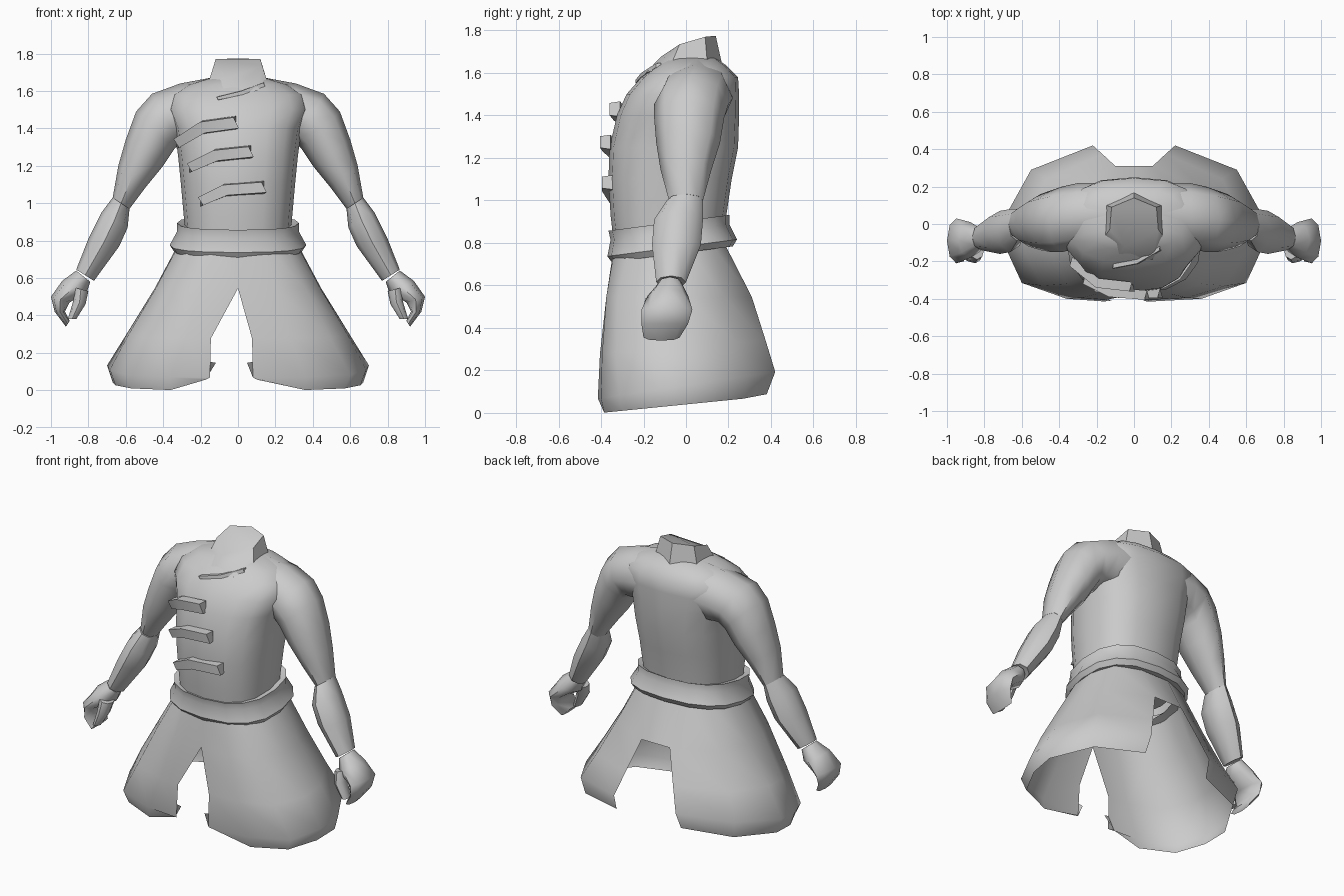
import bpy, bmesh, math
from mathutils import Vector

cloth = bpy.data.materials.new("grey_cloth")
cloth.diffuse_color = (0.6, 0.6, 0.6, 1)


def finish(name, bm, angle=50, solid=True):
    bmesh.ops.remove_doubles(bm, verts=bm.verts, dist=0.0005)
    if solid:
        bmesh.ops.recalc_face_normals(bm, faces=bm.faces)
    me = bpy.data.meshes.new(name)
    bm.to_mesh(me)
    bm.free()
    me.materials.append(cloth)
    ob = bpy.data.objects.new(name, me)
    bpy.context.collection.objects.link(ob)
    bpy.ops.object.select_all(action='DESELECT')
    ob.select_set(True)
    bpy.context.view_layer.objects.active = ob
    bpy.ops.object.shade_smooth_by_angle(angle=math.radians(angle))
    return ob


def loft(name, rings, angle=50, caps=True):
    """Skin closed rings of equal point count."""
    bm = bmesh.new()
    vr = [[bm.verts.new(p) for p in r] for r in rings]
    n = len(vr[0])
    for a, b in zip(vr, vr[1:]):
        for i in range(n):
            j = (i + 1) % n
            bm.faces.new((a[i], a[j], b[j], b[i]))
    if caps:
        bm.faces.new(vr[0][::-1])
        bm.faces.new(vr[-1])
    return finish(name, bm, angle)


def body_ring(z, hw, yf, yb, tilt=0.0, n=16, e=0.8):
    """Rounded horizontal section, optionally sloping up to the back."""
    pts = []
    for i in range(n):
        a = 2 * math.pi * i / n
        c, s = math.cos(a), math.sin(a)
        x = hw * math.copysign(abs(c) ** e, c)
        y = (yf + yb) / 2 + (yb - yf) / 2 * math.copysign(abs(s) ** e, s)
        pts.append((x, y, z + tilt * y))
    return pts


def limb_ring(side, ox, oz, ix, iz, y0, y1, n=8):
    """Oval section between an outer and an inner point of the limb."""
    c = Vector(((ox + ix) / 2, (y0 + y1) / 2, (oz + iz) / 2))
    u = Vector(((ox - ix) / 2, 0, (oz - iz) / 2))
    v = Vector((0, (y1 - y0) / 2, 0))
    pts = []
    for k in range(n):
        a = 2 * math.pi * k / n
        p = c + u * math.cos(a) + v * math.sin(a)
        pts.append((p.x * side, p.y, p.z))
    return pts


# Jacket body
loft("jacket_body", [body_ring(*r) for r in (
    (0.80, 0.28, -0.34, 0.17), (0.93, 0.29, -0.355, 0.19),
    (1.10, 0.305, -0.365, 0.215), (1.25, 0.32, -0.36, 0.245),
    (1.40, 0.34, -0.325, 0.25), (1.50, 0.38, -0.28, 0.25),
    (1.58, 0.36, -0.21, 0.245), (1.635, 0.27, -0.14, 0.19),
    (1.67, 0.15, -0.10, 0.14))], 60)

# Neck with a sloping top
base = [(0, 0.17, 1.64), (-0.15, 0.10, 1.65), (-0.16, -0.07, 1.64),
        (-0.10, -0.19, 1.57), (0.10, -0.19, 1.60), (0.16, -0.07, 1.64), (0.15, 0.10, 1.65)]
rim = [(0, 0.14, 1.775), (-0.12, 0.09, 1.77), (-0.13, -0.03, 1.735),
       (-0.05, -0.12, 1.675), (0.05, -0.12, 1.675), (0.13, -0.03, 1.735), (0.12, 0.09, 1.77)]
loft("neck", [base, rim], 40)

# Belt
loft("belt", [body_ring(*r, tilt=0.13) for r in (
    (0.895, 0.28, -0.34, 0.18), (0.905, 0.325, -0.365, 0.205),
    (0.86, 0.325, -0.355, 0.205), (0.785, 0.365, -0.37, 0.24),
    (0.755, 0.345, -0.35, 0.22), (0.765, 0.29, -0.33, 0.17))], 40, caps=False)

# Sleeves, cuffs, hands and thumbs
limbs = {
    "sleeve": ((0.15, 1.67, 0.20, 1.32, -0.12, 0.22), (0.31, 1.64, 0.28, 1.32, -0.13, 0.22),
               (0.46, 1.585, 0.31, 1.32, -0.15, 0.20), (0.545, 1.49, 0.34, 1.29, -0.15, 0.18),
               (0.60, 1.34, 0.40, 1.20, -0.14, 0.16), (0.64, 1.20, 0.49, 1.09, -0.12, 0.12),
               (0.67, 1.03, 0.58, 0.97, -0.08, 0.08)),
    "cuff": ((0.67, 1.03, 0.58, 0.97, -0.09, 0.08), (0.73, 0.95, 0.59, 0.87, -0.15, 0.08),
             (0.80, 0.81, 0.635, 0.77, -0.16, 0.07), (0.865, 0.645, 0.77, 0.585, -0.14, 0.0),
             (0.85, 0.64, 0.79, 0.60, -0.12, -0.03)),
    "hand": ((0.865, 0.64, 0.79, 0.58, -0.13, -0.02), (0.94, 0.585, 0.81, 0.52, -0.18, 0.01),
             (1.0, 0.50, 0.90, 0.47, -0.21, 0.03), (0.98, 0.42, 0.925, 0.42, -0.21, 0.01),
             (0.92, 0.34, 0.90, 0.37, -0.20, -0.03)),
    "thumb": ((0.88, 0.55, 0.80, 0.53, -0.19, -0.08), (0.88, 0.48, 0.815, 0.46, -0.21, -0.11),
              (0.91, 0.38, 0.865, 0.38, -0.20, -0.13)),
}
for side, tag in ((1, "left"), (-1, "right")):
    for part, rows in limbs.items():
        loft(f"{tag}_{part}", [limb_ring(side, *r) for r in rows], 55)

# Split skirt: rows from waist to hem, each from front slit to back slit
skirt = [
    ((0, -.34), (.14, -.335), (.25, -.27), (.315, -.13), (.32, 0), (.26, .13), (.1, .19), (0, .19)),
    ((0, -.375), (.2, -.375), (.36, -.32), (.44, -.16), (.445, 0), (.37, .18), (.1, .31), (0, .31)),
    ((.11, -.405), (.28, -.395), (.49, -.33), (.585, -.15), (.59, 0), (.47, .24), (.17, .375)),
    ((.115, -.415), (.36, -.40), (.6, -.315), (.685, -.13), (.70, .02), (.55, .29), (.22, .42)),
    ((.14, -.39), (.36, -.385), (.57, -.30), (.655, -.13), (.67, .03), (.53, .27), (.23, .38)),
]
level = ((0.78, 0), (0.545, 0), (0.31, 0.08), (0.13, 0.15), (0.04, 0.1))


def skirt_point(row, x, y, side):
    z = level[row][0] + level[row][1] * y
    if row == 4:
        z += max(0, 0.25 - x) * 0.5
    shift = -0.035 if row > 1 and x < 0.2 and y < 0 else 0
    return (side * x + shift, y, z)


bm = bmesh.new()
for side in (1, -1):
    grid = [[bm.verts.new(skirt_point(r, x, y, side)) for x, y in row]
            for r, row in enumerate(skirt)]
    for a, b in zip(grid, grid[1:]):
        for i in range(min(len(a), len(b)) - 1):
            f = (a[i], b[i], b[i + 1], a[i + 1])
            bm.faces.new(f if side > 0 else f[::-1])
    # Hooked corner at the front slit
    x, y, z = grid[2][0].co.lerp(grid[3][0].co, 0.6)
    hook = [bm.verts.new(p) for p in ((x, y, z), (x - side * 0.03, y, z - 0.005))]
    f = (hook[0], hook[1], grid[4][0], grid[3][0])
    bm.faces.new(f if side > 0 else f[::-1])
finish("split_skirt", bm, 50, solid=False)


def bar(name, path, h, d):
    """Flat strip following a path across the chest."""
    rings = []
    for k, (x, y, z) in enumerate(path):
        s = 0.8 if k == 0 else 1
        rings.append([(x - h * .4, y - d, z + h * s * .8), (x, y + d, z + h * s),
                      (x, y + d, z - h * s), (x + h * .4, y - d, z - h * s * .8)])
    loft(name, rings, 35)


# Chest toggles
bar("upper_toggle", ((-.33, -.20, 1.32), (-.19, -.315, 1.405), (-.01, -.335, 1.43)), .036, .025)
bar("middle_toggle", ((-.26, -.295, 1.19), (-.12, -.365, 1.255), (.07, -.38, 1.275)), .034, .025)
bar("lower_toggle", ((-.20, -.335, 1.01), (-.07, -.37, 1.07), (.14, -.37, 1.085)), .034, .025)
# Edge of the overlapping front
bar("collar_edge", ((-.11, -.225, 1.56), (.02, -.20, 1.59), (.14, -.13, 1.635)), .012, .012)
